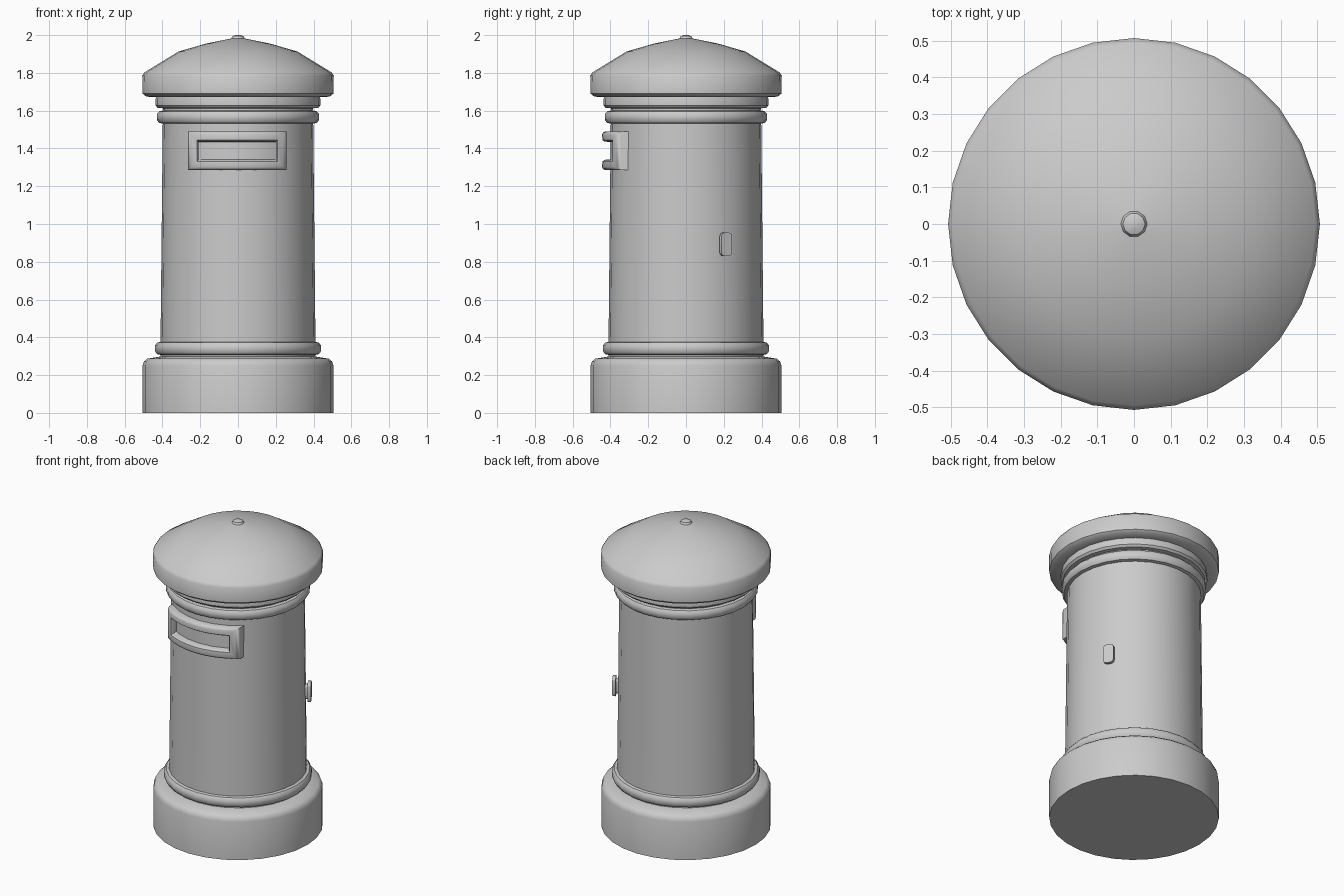
import bpy, bmesh, math

if "Cube" in bpy.data.objects:
    bpy.data.objects.remove(bpy.data.objects["Cube"])

SIDES = 28
grey = bpy.data.materials.new("light grey")
grey.diffuse_color = (0.6, 0.6, 0.6, 1)
grey.use_nodes = True
grey.node_tree.nodes["Principled BSDF"].inputs["Base Color"].default_value = grey.diffuse_color


def finish(bm, name, angle=40):
    bmesh.ops.recalc_face_normals(bm, faces=bm.faces)
    me = bpy.data.meshes.new(name)
    bm.to_mesh(me)
    bm.free()
    me.materials.append(grey)
    ob = bpy.data.objects.new(name, me)
    bpy.context.collection.objects.link(ob)
    bpy.ops.object.select_all(action='DESELECT')
    ob.select_set(True)
    bpy.context.view_layer.objects.active = ob
    bpy.ops.object.shade_smooth_by_angle(angle=math.radians(angle))
    return ob


def bridge(bm, a, b):
    n = len(a)
    for i in range(n):
        j = (i + 1) % n
        bm.faces.new((a[i], a[j], b[j], b[i]))


def lathe(name, profile, sides=SIDES):
    """Turn a (radius, height) profile around z and cap both ends."""
    bm = bmesh.new()
    rings = [[bm.verts.new((r * math.cos(2 * math.pi * i / sides),
                            r * math.sin(2 * math.pi * i / sides), z))
              for i in range(sides)] for r, z in profile]
    for a, b in zip(rings, rings[1:]):
        bridge(bm, a, b)
    bm.faces.new(rings[0][::-1])
    bm.faces.new(rings[-1])
    return finish(bm, name)


def bead(r_in, r, z0, z1):
    """Rounded band profile."""
    h = z1 - z0
    return [(r_in, z0), (r - 0.012, z0 + h * 0.08), (r, z0 + h * 0.3),
            (r, z0 + h * 0.7), (r - 0.012, z0 + h * 0.92), (r_in, z1)]


# Turned parts
lathe("base", [(0.505, 0), (0.505, 0.25), (0.498, 0.272), (0.48, 0.287), (0.40, 0.30)])
lathe("lower_ring", bead(0.40, 0.44, 0.305, 0.378))
lathe("body", [(0.41, 0.28), (0.41, 0.40), (0.398, 1.56), (0.398, 1.68)])
lathe("upper_ring", bead(0.39, 0.43, 1.53, 1.602))
lathe("collar", [(0.39, 1.612), (0.425, 1.615), (0.437, 1.628), (0.437, 1.66),
                 (0.43, 1.685)])
lathe("cap", [(0.42, 1.672), (0.485, 1.674), (0.505, 1.69), (0.507, 1.785),
              (0.495, 1.803), (0.315, 1.913), (0.17, 1.955), (0.02, 1.985)])
lathe("cap_knob", [(0.03, 1.965), (0.036, 1.982), (0.03, 1.994), (0.015, 2.0)], 10)

# Letter slot frame: nested rectangles wrapped on the body curve
CX, CZ, HW, HH, NX = -0.004, 1.388, 0.26, 0.102, 8


def frame_loop(bm, inset, r):
    w, h = HW - inset, HH - inset
    xs = [-w + 2 * w * i / NX for i in range(NX + 1)]
    pts = [(x, -h) for x in xs] + [(x, h) for x in reversed(xs)]
    return [bm.verts.new((CX + x, -math.sqrt(r * r - (CX + x) ** 2), CZ + z))
            for x, z in pts]


bm = bmesh.new()
loops = [frame_loop(bm, i, r) for i, r in
         [(0, 0.385), (0, 0.43), (0.006, 0.44), (0.016, 0.445),
          (0.046, 0.442), (0.054, 0.43), (0.056, 0.385)]]
for a, b in zip(loops, loops[1:]):
    bridge(bm, a, b)
bridge(bm, loops[-1], loops[0])
finish(bm, "slot_frame", 50)


# Lock cover on the right rear side, facing outward
def side_block(name, r0, r1, w, h, bevel):
    ang, z = math.radians(29.5), 0.892
    bm = bmesh.new()
    bmesh.ops.create_cube(bm, size=1)
    bmesh.ops.scale(bm, vec=(r1 - r0, w, h), verts=bm.verts)
    # round the four corners seen from outside, then soften the rim
    corners = [e for e in bm.edges
               if abs(e.verts[0].co.x - e.verts[1].co.x) > 1e-4]
    bmesh.ops.bevel(bm, geom=corners, offset=bevel, segments=3, profile=0.5,
                    affect='EDGES')
    ob = finish(bm, name, 50)
    r = (r0 + r1) / 2
    ob.location = (r * math.cos(ang), r * math.sin(ang), z)
    ob.rotation_euler = (0, 0, ang)


side_block("lock_cover", 0.418, 0.438, 0.064, 0.125, 0.02)
side_block("lock_stem", 0.38, 0.42, 0.04, 0.09, 0.012)
